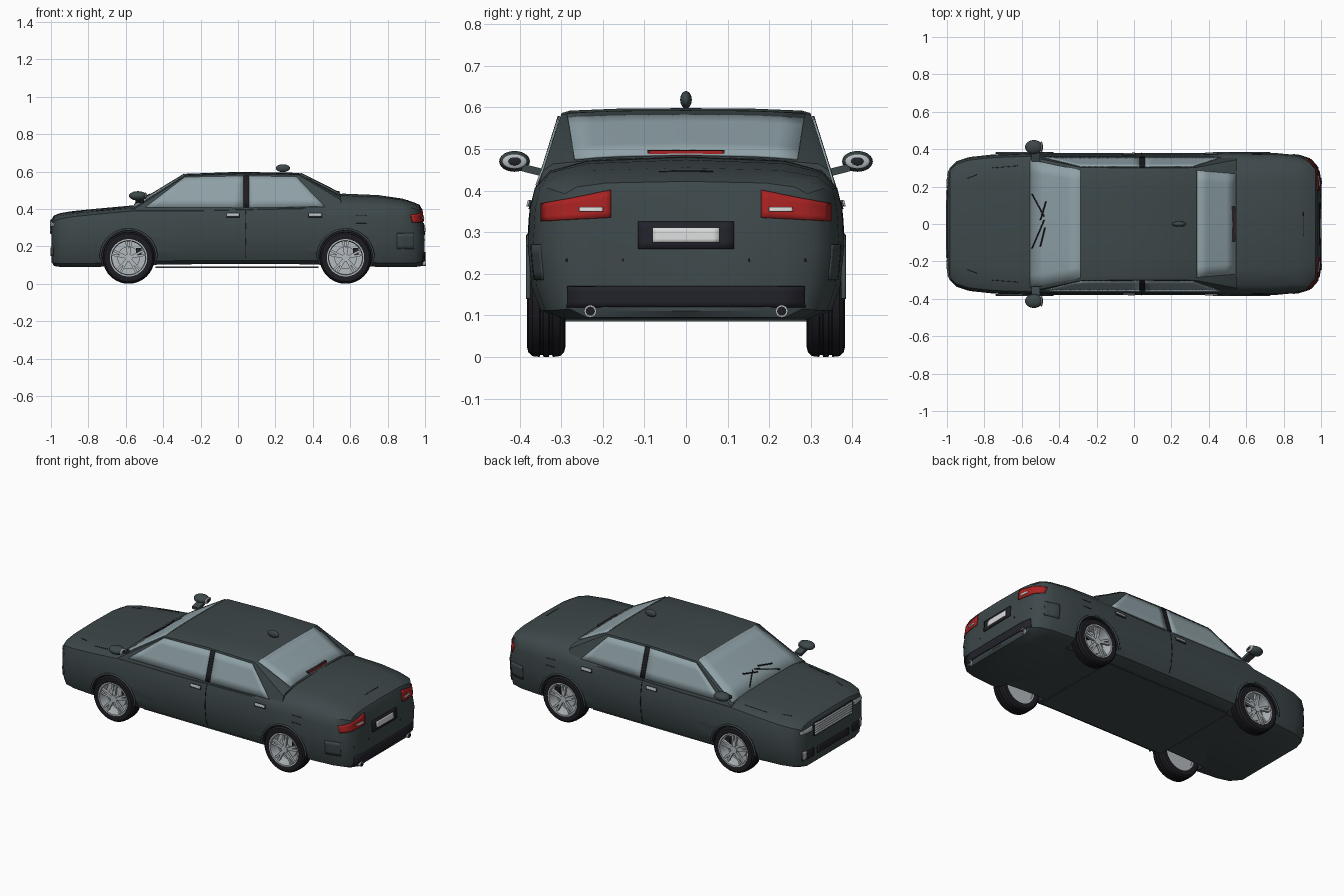
import bpy, bmesh, math
from mathutils import Matrix, Vector
from mathutils.bvhtree import BVHTree

if "Cube" in bpy.data.objects:
    bpy.data.objects.remove(bpy.data.objects["Cube"], do_unlink=True)


def colour(name, r, g, b):
    m = bpy.data.materials.new(name)
    m.use_nodes = True
    m.diffuse_color = (r, g, b, 1)
    m.node_tree.nodes["Principled BSDF"].inputs["Base Color"].default_value = (r, g, b, 1)
    return m


PAINT = colour("grey_green_paint", .047, .064, .068)
GLASS = colour("pale_glass", .275, .36, .39)
RUBBER = colour("black_rubber", .012, .012, .016)
TRIM = colour("dark_trim", .016, .016, .024)
METAL = colour("light_metal", .45, .49, .51)
RED = colour("red_lens", .4, .016, .016)
WHITE = colour("white_plate", .7, .71, .71)


def smooth(o, angle=35):
    bpy.context.view_layer.objects.active = o
    o.select_set(True)
    bpy.ops.object.shade_smooth_by_angle(angle=math.radians(angle))
    o.select_set(False)


def make(name, bm, mat, angle=35):
    bmesh.ops.recalc_face_normals(bm, faces=bm.faces[:])
    me = bpy.data.meshes.new(name)
    bm.to_mesh(me)
    bm.free()
    me.materials.append(mat)
    o = bpy.data.objects.new(name, me)
    bpy.context.collection.objects.link(o)
    smooth(o, angle)
    return o


def bridge(bm, rings, wrap=False):
    n = len(rings[0])
    for a, b in zip(rings, rings[1:] + rings[:1] if wrap else rings[1:]):
        for i in range(n):
            j = (i + 1) % n
            bm.faces.new((a[i], a[j], b[j], b[i]))


def loft(name, sections, mat):
    # each section is (x, half profile from bottom centre to top centre)
    bm = bmesh.new()
    rings = []
    for x, half in sections:
        pts = half + [(-y, z) for y, z in half[-2:0:-1]]
        rings.append([bm.verts.new((x, y, z)) for y, z in pts])
    bridge(bm, rings)
    bm.faces.new(rings[0])
    bm.faces.new(rings[-1])
    return make(name, bm, mat)


def lathe(name, profile, loc, mat, n=40):
    # closed (radius, y) profile turned about the y axis
    bm = bmesh.new()
    rings = []
    for k in range(n):
        a = math.tau * k / n
        rings.append([bm.verts.new(Vector(loc) + Vector((r * math.cos(a), y, r * math.sin(a))))
                      for r, y in profile])
    bridge(bm, rings, True)
    return make(name, bm, mat)


def box(name, size, matrix, mat):
    bm = bmesh.new()
    bmesh.ops.create_cube(bm, size=1, matrix=matrix @ Matrix.Diagonal((*size, 1)))
    return make(name, bm, mat)


def ball(name, radii, loc, mat):
    bm = bmesh.new()
    bmesh.ops.create_uvsphere(bm, u_segments=20, v_segments=12, radius=1,
                              matrix=Matrix.Translation(loc) @ Matrix.Diagonal((*radii, 1)))
    return make(name, bm, mat, 60)


def rod(name, r, depth, loc, axis, mat, n=32):
    turn = Matrix.Rotation(math.pi / 2, 4, 'Y' if axis == 'x' else 'X')
    bm = bmesh.new()
    bmesh.ops.create_cone(bm, cap_ends=True, segments=n, radius1=r, radius2=r, depth=depth,
                          matrix=Matrix.Translation(loc) @ turn)
    return make(name, bm, mat)


# Lower body: half width, top and bottom along the length
def body_half(w, top, bot):
    belt = min(.405, top - .03)
    rise, crown = belt - bot, top - belt
    return [(0, bot), (.78 * w, bot), (.92 * w, bot + .07 * rise), (.975 * w, bot + .25 * rise),
            (w, bot + .55 * rise), (.985 * w, bot + .85 * rise), (.955 * w, belt),
            (.86 * w, belt + .55 * crown), (.62 * w, belt + .87 * crown), (0, top)]


STATIONS = [(-.996, .24, .345, .115), (-.984, .3, .365, .095), (-.95, .335, .378, .09),
            (-.88, .358, .389, .09), (-.75, .372, .402, .09), (-.55, .38, .42, .1),
            (-.2, .38, .42, .105), (.3, .38, .43, .105), (.5, .381, .471, .1),
            (.56, .381, .482, .1), (.75, .38, .474, .09), (.88, .368, .455, .09),
            (.95, .346, .437, .09), (.985, .305, .422, .095), (.997, .23, .4, .11)]
body = loft("body", [(x, body_half(w, t, b)) for x, w, t, b in STATIONS], PAINT)

# Tail leans in above the bumper
for v in body.data.vertices:
    if v.co.x > .94:
        v.co.x -= .014 * min(1, max(0, (v.co.z - .27) / .08))


# Cabin: centre height and edge height along the length
def cabin_half(zc, ze):
    ye = .362 - (ze - .39) * .32
    d = zc - ze
    return [(0, .385), (.362, .385), (ye, ze), (.93 * ye, zc - .5 * d), (.55 * ye, zc - .12 * d), (0, zc)]


CABIN = [(-.56, .418, .395), (-.28, .588, .577), (0, .598, .586), (.325, .593, .581), (.55, .48, .448)]
cabin = loft("cabin", [(x, cabin_half(c, e)) for x, c, e in CABIN], PAINT)

# Surface used for fitting thin plates
verts, polys = [], []
for o in (body, cabin):
    base = len(verts)
    verts += [v.co.copy() for v in o.data.vertices]
    polys += [[base + i for i in p.vertices] for p in o.data.polygons]
SKIN = BVHTree.FromPolygons(verts, polys)


def plate(name, corners, axis, side, mat, off=.003, n=10, m=4):
    """Thin plate over four corners, laid on the skin along an axis."""
    k = "xyz".index(axis)
    ray = Vector((0, 0, 0))
    ray[k] = -side
    a, b, c, d = [Vector(p) for p in corners]
    bm = bmesh.new()
    rows = []
    for j in range(m + 1):
        row = []
        for i in range(n + 1):
            p = a.lerp(b, i / n).lerp(d.lerp(c, i / n), j / m)
            q = [p[0], p[1]]
            q.insert(k, 2 * side)
            hit, nor, *_ = SKIN.ray_cast(Vector(q), ray)
            if hit is None:
                hit, nor, *_ = SKIN.find_nearest(Vector(q) + ray)
            row.append(bm.verts.new(hit + nor * (off if nor.dot(ray) < 0 else -off)))
        rows.append(row)
    for r, s in zip(rows, rows[1:]):
        for i in range(n):
            bm.faces.new((r[i], r[i + 1], s[i + 1], s[i]))
    o = make(name, bm, mat)
    mod = o.modifiers.new("thickness", 'SOLIDIFY')
    mod.thickness, mod.offset = .005, 0
    return o


def rect(u0, u1, v0, v1):
    return [(u0, v0), (u1, v0), (u1, v1), (u0, v1)]


# Windscreen, rear window, wipers and high brake light
plate("windscreen", [(-.553, -.342), (-.553, .342), (-.285, .288), (-.285, -.288)], 'z', 1, GLASS)
plate("rear_window", [(.335, -.285), (.335, .285), (.543, .268), (.543, -.268)], 'z', 1, GLASS)
for i, (x0, y0, x1, y1) in enumerate([(-.545, .16, -.48, .04), (-.5, .02, -.47, .12),
                                      (-.545, -.13, -.48, .02), (-.5, -.12, -.475, -.02)]):
    plate(f"wiper_{i}", [(x0, y0), (x1, y1), (x1 + .006, y1), (x0 + .006, y0)], 'z', 1, RUBBER, .007, 8, 1)
box("high_brake_light_case", (.02, .185, .016), Matrix.Translation((.53, 0, .489)), TRIM)
box("high_brake_light", (.004, .178, .012), Matrix.Translation((.542, 0, .49)), RED)
ball("roof_antenna", (.038, .014, .021), (.24, 0, .618), PAINT)

# Number plate, rear bumper trim, trunk seam
plate("plate_surround", rect(-.115, .115, .26, .325), 'x', 1, TRIM)
plate("number_plate", rect(-.08, .08, .275, .31), 'x', 1, WHITE, .007)
plate("rear_diffuser", rect(-.285, .285, .12, .17), 'x', 1, TRIM)
plate("trunk_seam", [(.905, -.065), (.905, .065), (.908, .065), (.908, -.065)], 'z', 1, RUBBER, -.001)

# Grille and lower intake
plate("grille_frame", rect(-.185, .185, .265, .342), 'x', -1, TRIM)
for i in range(5):
    z = .27 + i * .014
    plate(f"grille_bar_{i}", rect(-.18, .18, z, z + .011), 'x', -1, METAL, .006, 8, 1)
plate("lower_intake", rect(-.15, .15, .148, .188), 'x', -1, TRIM)

# Floor panel
box("floor_panel", (.87, .58, .006), Matrix.Translation((-.005, 0, .088)), PAINT)

for s, tag in ((1, "left"), (-1, "right")):
    # Side glass, pillar, door seam, handles, fuel flap, bumper corner
    plate(f"front_door_glass_{tag}", [(-.495, .408), (.03, .406), (.03, .575), (-.285, .569)], 'y', s, GLASS)
    plate(f"rear_door_glass_{tag}", [(.06, .406), (.465, .41), (.312, .571), (.06, .575)], 'y', s, GLASS)
    plate(f"door_pillar_{tag}", rect(.03, .06, .406, .578), 'y', s, RUBBER, .004)
    plate(f"door_seam_{tag}", rect(.041, .044, .115, .4), 'y', s, RUBBER, 0, 1, 10)
    for x in (-.06, .38):
        plate(f"handle_{tag}", rect(x, x + .066, .36, .375), 'y', s, METAL, .007)
        plate(f"handle_gap_{tag}", rect(x - .002, x + .068, .355, .376), 'y', s, TRIM, .0005)
    for z in (.323, .365):
        plate(f"fuel_flap_seam_{tag}", rect(.63, .688, z, z + .003), 'y', s, RUBBER, -.001, 4, 1)
    plate(f"bumper_corner_{tag}", rect(.85, .94, .185, .27), 'y', s, PAINT, .001)
    for x0, x1, y0, y1 in ((-.76, -.62, .298, .31), (-.89, -.84, .243, .262)):
        plate(f"hood_mark_{tag}", [(x0, s * y0), (x1, s * y1), (x1, s * (y1 + .003)), (x0, s * (y0 + .003))],
              'z', 1, RUBBER, -.001, 6, 1)

    # Tail lights, head lights and fog lights
    plate(f"tail_light_{tag}", [(s * .18, .335), (s * .345, .326), (s * .345, .368), (s * .18, .4)], 'x', 1, RED)
    plate(f"reversing_light_{tag}", rect(s * .2, s * .255, .349, .36), 'x', 1, WHITE, .007)
    plate(f"head_light_{tag}", [(s * .2, .305), (s * .295, .308), (s * .295, .324), (s * .2, .335)],
          'x', -1, METAL)
    plate(f"side_intake_{tag}", rect(s * .19, s * .285, .148, .195), 'x', -1, TRIM)
    plate(f"fog_light_{tag}", rect(s * .258, s * .283, .15, .2), 'x', -1, METAL, .006)
    for y in (.15, .285):
        plate(f"parking_sensor_{tag}", rect(s * y, s * (y + .004), .23, .237), 'x', 1, RUBBER, 0, 2, 2)

    # Exhausts and mirrors
    rod(f"exhaust_{tag}", .015, .1, (.954, s * .23, .11), 'x', METAL, 16)
    rod(f"exhaust_hole_{tag}", .011, .1, (.956, s * .23, .11), 'x', RUBBER, 16)
    ball(f"mirror_{tag}", (.048, .037, .025), (-.535, s * .412, .47), PAINT)
    ball(f"mirror_glass_{tag}", (.006, .03, .018), (-.494, s * .412, .47), METAL)
    ball(f"mirror_centre_{tag}", (.004, .016, .01), (-.49, s * .412, .47), TRIM)
    box(f"mirror_arm_{tag}", (.045, .06, .018), Matrix.Translation((-.525, s * .365, .448))
        @ Matrix.Rotation(s * .25, 4, 'X'), PAINT)

    # Wheels with cut wheel arches
    for x, end in ((-.585, "front"), (.575, "rear")):
        label = f"{end}_{tag}"
        mid = Vector((x, s * .336, .139))
        cutter = rod("arch_cutter", .147, .25, (x, s * .385, .14), 'y', TRIM, 48)
        mod = body.modifiers.new("arch", 'BOOLEAN')
        mod.operation, mod.solver, mod.object = 'DIFFERENCE', 'EXACT', cutter
        mod.material_mode = 'TRANSFER'
        bpy.context.view_layer.objects.active = body
        bpy.ops.object.modifier_apply(modifier=mod.name)
        bpy.data.objects.remove(cutter, do_unlink=True)

        # Arch lip
        cu = bpy.data.curves.new("arch_lip", 'CURVE')
        cu.dimensions, cu.bevel_depth, cu.bevel_resolution = '3D', .006, 2
        sp = cu.splines.new('POLY')
        sp.points.add(24)
        for i, p in enumerate(sp.points):
            a = math.pi * i / 24
            p.co = (x + .15 * math.cos(a), s * .379, .14 + .15 * math.sin(a), 1)
        cu.materials.append(PAINT)
        bpy.context.collection.objects.link(bpy.data.objects.new(f"arch_lip_{label}", cu))

        half = [(.098, .04), (.115, .046), (.128, .043), (.137, .033), (.139, .016),
                (.134, .014), (.134, .008), (.139, .006)]
        lathe(f"tyre_{label}", half + [(r, -y) for r, y in half[::-1]], mid, RUBBER)
        rim = [(.1, .042), (.092, .042), (.088, .016), (.088, -.04), (.1, -.04)]
        lathe(f"rim_{label}", [(r, s * y) for r, y in rim], mid, METAL)
        rod(f"wheel_back_{label}", .09, .012, mid - Vector((0, s * .03, 0)), 'y', METAL)
        rod(f"brake_disc_{label}", .06, .02, mid - Vector((0, s * .01, 0)), 'y', METAL)
        rod(f"hub_{label}", .021, .03, mid + Vector((0, s * .022, 0)), 'y', METAL, 20)
        box(f"brake_caliper_{label}", (.028, .03, .045), Matrix.Translation(mid + Vector((.054, s * .003, .03))), TRIM)
        for i in range(5):
            for lean in (-.13, .13):
                turn = Matrix.Rotation(math.tau * i / 5 + lean, 4, 'Y')
                box(f"spoke_{label}", (.012, .014, .078),
                    Matrix.Translation(mid + Vector((0, s * .028, 0))) @ turn
                    @ Matrix.Translation((0, 0, .051)), METAL)

smooth(body)
